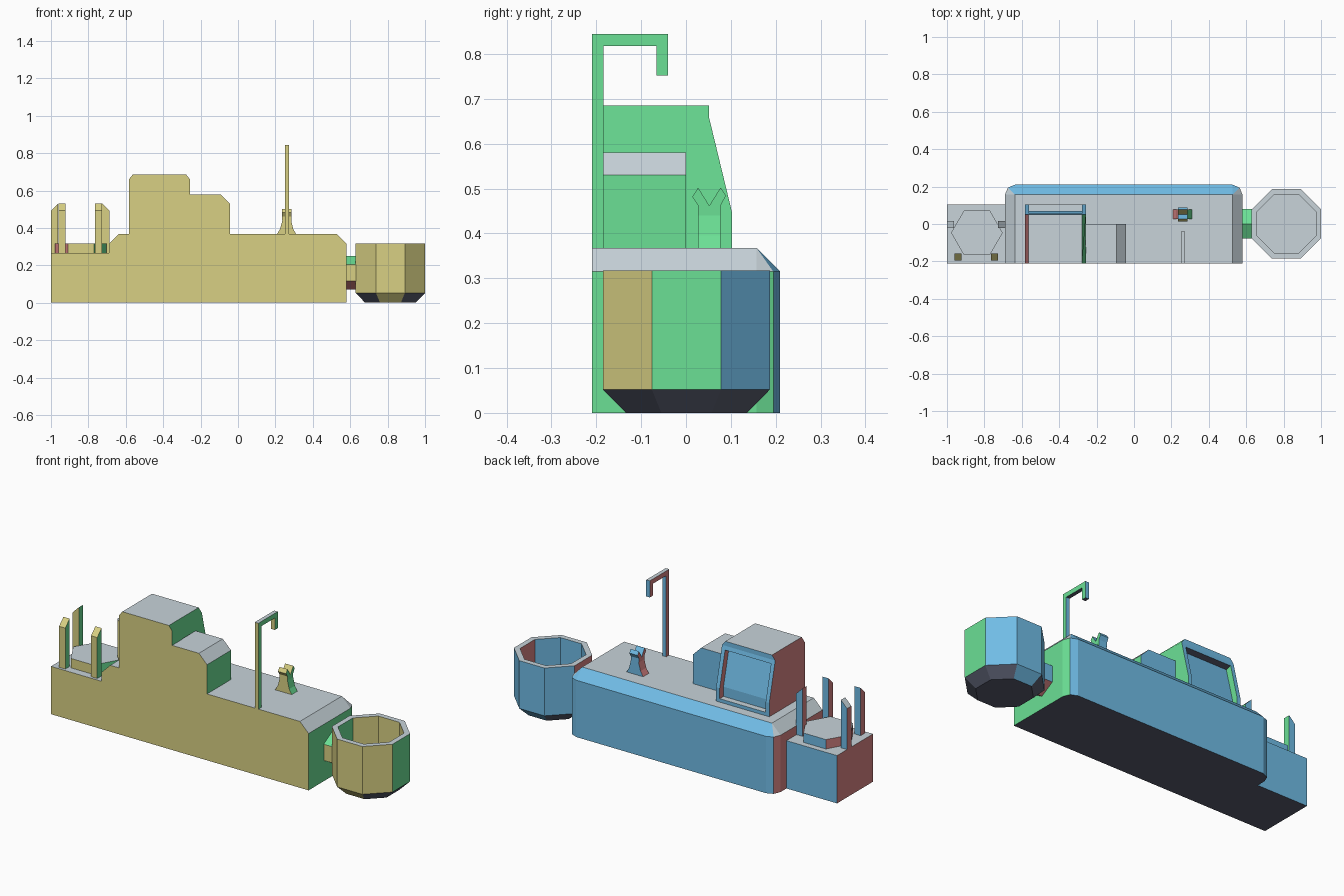
import bpy, bmesh, math
from mathutils import Vector

if "Cube" in bpy.data.objects:
    bpy.data.objects.remove(bpy.data.objects["Cube"])


def lin(r, g, b):
    return tuple((c / 255 / 12.92 if c < 11 else ((c / 255 + 0.055) / 1.055) ** 2.4) for c in (r, g, b)) + (1.0,)


# One flat colour per facing direction
COLOURS = [("right_green", (107, 224, 149)), ("left_red", (216, 132, 132)),
           ("back_blue", (112, 188, 230)), ("front_yellow", (216, 208, 131)),
           ("top_grey", (200, 212, 218)), ("bottom_dark", (88, 92, 110))]
MATS = []
for name, rgb in COLOURS:
    m = bpy.data.materials.new(name)
    m.diffuse_color = lin(*rgb)
    m.use_nodes = True
    m.node_tree.nodes["Principled BSDF"].inputs["Base Color"].default_value = m.diffuse_color
    MATS.append(m)


def facing(n):
    # dominant axis; ties go to y, then z, then x
    w = (abs(n.x), abs(n.y) * 1.06, abs(n.z) * 1.03)
    a = w.index(max(w))
    return a * 2 + (0 if n[a] > 0 else 1)


def finish(name, bm, rule=facing):
    bmesh.ops.remove_doubles(bm, verts=bm.verts, dist=1e-5)
    bmesh.ops.recalc_face_normals(bm, faces=bm.faces)
    bm.normal_update()
    for f in bm.faces:
        f.material_index = rule(f.normal)
    me = bpy.data.meshes.new(name)
    bm.to_mesh(me)
    bm.free()
    for m in MATS:
        me.materials.append(m)
    ob = bpy.data.objects.new(name, me)
    bpy.context.collection.objects.link(ob)
    return ob


def loft(loops):
    """Skin equal-length point loops and cap both ends."""
    bm = bmesh.new()
    rows = [[bm.verts.new(p) for p in lp] for lp in loops]
    n = len(rows[0])
    for a, b in zip(rows, rows[1:]):
        for i in range(n):
            j = (i + 1) % n
            bm.faces.new((a[i], a[j], b[j], b[i]))
    bm.faces.new(rows[0])
    bm.faces.new(rows[-1])
    return bm


def prism(axis, pts, a, b):
    """Extrude a 2D profile along an axis from a to b."""
    def at(p, t):
        return {"x": (t, p[0], p[1]), "y": (p[0], t, p[1]), "z": (p[0], p[1], t)}[axis]
    return loft([[at(p, a) for p in pts], [at(p, b) for p in pts]])


def ring(cx, cy, apothem, n, z):
    r = apothem / math.cos(math.pi / n)
    return [(cx + r * math.cos((i + .5) * 2 * math.pi / n),
             cy + r * math.sin((i + .5) * 2 * math.pi / n), z) for i in range(n)]


# Hull: rounded back corners, chamfered deck edge, flat front
R, X0, X1, YF, YB = 0.053, -0.69, 0.58, -0.21, 0.21


def outline(r, z):
    pts = [(X0 + R - r, YF, z), (X1 - R + r, YF, z)]
    for cx, start in ((X1 - R, 0), (X0 + R, 90)):
        for k in range(3):
            t = math.radians(start + 45 * k)
            pts.append((cx + r * math.cos(t), YB - R + r * math.sin(t), z))
    return pts


finish("hull", loft([outline(R, 0), outline(R, 0.315), outline(0, 0.368)]))

# Stern block with hexagonal platform
finish("stern_block", prism("z", [(-1, YF), (X0, YF), (X0, 0.105), (-1, 0.105)], 0, 0.265))
hexa = [(-0.84 + 0.138 * math.cos(math.radians(60 * i)),
         -0.047 + 0.138 * math.sin(math.radians(60 * i))) for i in range(6)]
finish("stern_platform", prism("z", hexa, 0.265, 0.317))

# Four posts with slanted tops, low on the outer side
for i, x in enumerate((-0.942, -0.746)):
    finish(f"front_post_{i + 1}", prism("x", [(-0.195, 0.265), (-0.157, 0.265), (-0.157, 0.53),
                                              (-0.195, 0.492)], x - 0.019, x + 0.019))
for i, (xo, xi) in enumerate(((-1, -0.962), (-0.688, -0.726))):
    finish(f"side_post_{i + 1}", prism("y", [(xo, 0.265), (xi, 0.265), (xi, 0.53),
                                             (xo, 0.492)], -0.021, 0.017))

# Cabin: slanted back with framed recess, chamfered roof sides
bm = prism("x", [(YF, 0.365), (0.103, 0.365), (0.103, 0.445), (0.051, 0.66),
                 (0.051, 0.685), (YF, 0.685), (YF, 0.66)], -0.583, -0.257)
for v in bm.verts:
    if v.co.z > 0.68:
        v.co.x += 0.02 if v.co.x < -0.4 else -0.02
bmesh.ops.recalc_face_normals(bm, faces=bm.faces)
bm.normal_update()
back = [f for f in bm.faces if f.normal.y > 0.9 and f.calc_center_median().z < 0.65]
bmesh.ops.inset_region(bm, faces=back, thickness=0.022, use_even_offset=True)
bm.normal_update()
bmesh.ops.inset_region(bm, faces=back, thickness=0.0003, depth=-0.033, use_even_offset=True)
finish("cabin", bm)

# Lower front cabin
finish("fore_cabin", prism("y", [(-0.26, 0.365), (-0.043, 0.365), (-0.043, 0.53),
                                 (-0.093, 0.58), (-0.26, 0.58)], YF, 0.0))

# Hook crane
finish("crane", prism("x", [(YF, 0.365), (-0.184, 0.365), (-0.184, 0.818), (-0.066, 0.818),
                            (-0.066, 0.752), (-0.04, 0.752), (-0.04, 0.844), (YF, 0.844)],
                      0.25, 0.272))

# Forked bollard on a flared foot
finish("bollard_foot", prism("y", [(0.207, 0.365), (0.312, 0.365), (0.295, 0.395), (0.282, 0.45),
                                   (0.24, 0.45), (0.225, 0.395)], 0.027, 0.077))
finish("bollard_fork", prism("x", [(0.027, 0.44), (0.077, 0.44), (0.077, 0.462), (0.089, 0.484),
                                   (0.077, 0.502), (0.052, 0.462), (0.027, 0.502),
                                   (0.014, 0.482), (0.027, 0.462)], 0.235, 0.285))

# Octagonal open tub at the bow
CX, CY = 0.815, 0.001
finish("bow_tub", loft([ring(CX, CY, a, 8, z) for a, z in
                        ((0.135, 0), (0.186, 0.052), (0.186, 0.317), (0.157, 0.317), (0.157, 0.055))]))


# Hexagonal connecting bar: upper faces green, lower faces red
def bar_rule(n):
    if abs(n.y) > 0.9:
        return 2 if n.y > 0 else 3
    return 0 if n.z > 0 else 1


finish("connecting_bar", prism("x", [(0.001 + 0.09 * math.cos(math.radians(30 + 60 * i)),
                                      0.16 + 0.09 * math.sin(math.radians(30 + 60 * i)))
                                     for i in range(6)], 0.56, 0.64), bar_rule)
